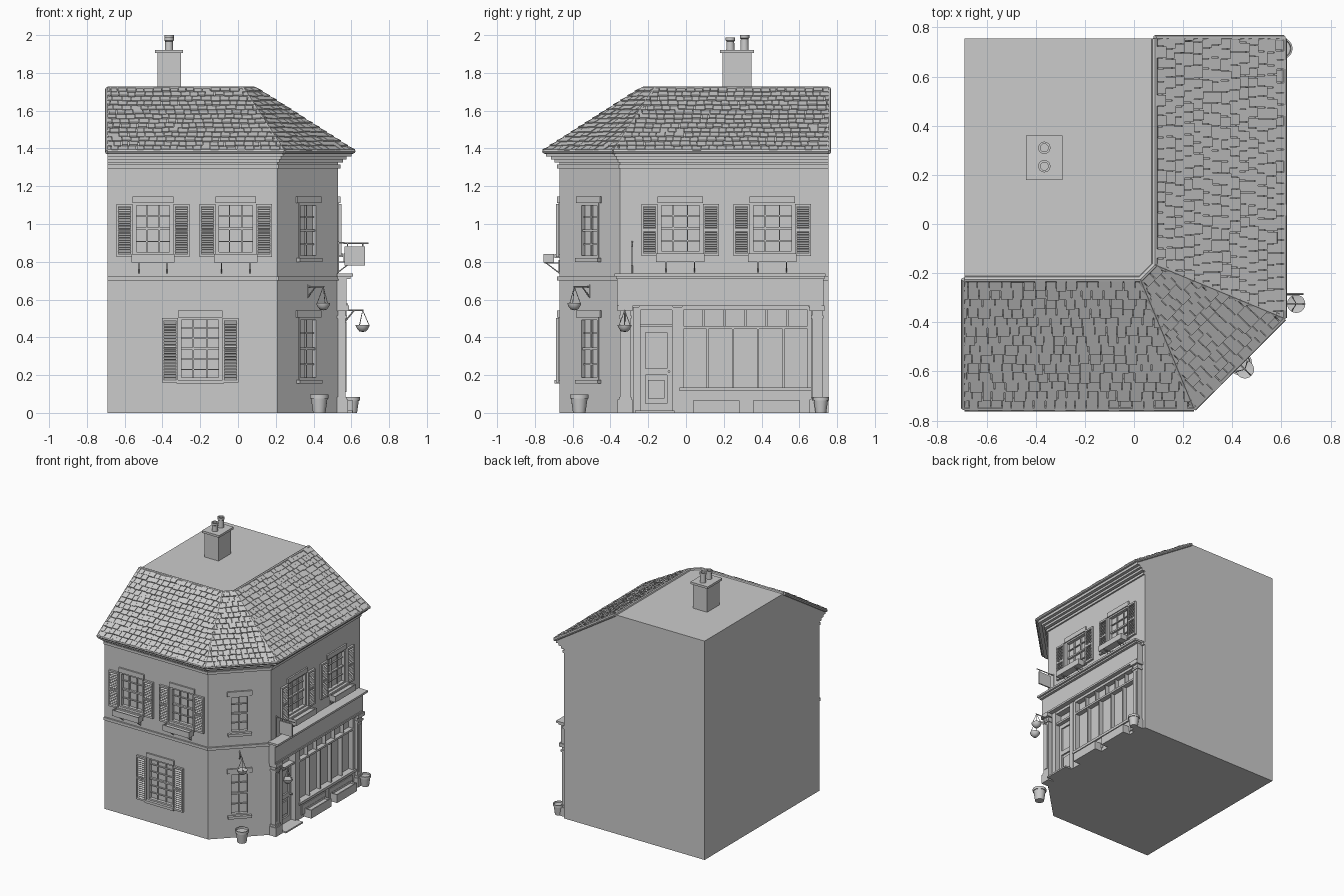
import bpy, bmesh, math, random
from mathutils import Matrix, Vector

if "Cube" in bpy.data.objects:
    bpy.data.objects.remove(bpy.data.objects["Cube"])
random.seed(4)
T = Matrix.Translation
# wall frames: local x along wall, -y outward, z up
FRONT = T((0, -.67, 0))
CORNER = T((.37, -.51, 0)) @ Matrix.Rotation(math.pi / 4, 4, 'Z')
RIGHT = T((.53, 0, 0)) @ Matrix.Rotation(math.pi / 2, 4, 'Z')
cuts = []


def finish(name, bm, smooth=False, fix=True):
    if fix:
        bmesh.ops.recalc_face_normals(bm, faces=bm.faces[:])
    me = bpy.data.meshes.new(name)
    bm.to_mesh(me)
    bm.free()
    ob = bpy.data.objects.new(name, me)
    bpy.context.collection.objects.link(ob)
    if smooth:
        for p in me.polygons:
            p.use_smooth = True
        me.set_sharp_from_angle(angle=.7)
    return ob


def add_box(bm, M, b):
    x0, x1, y0, y1, z0, z1 = b[:6]
    tilt = b[6] if len(b) > 6 else 0
    bmesh.ops.create_cube(bm, size=1, matrix=M @ T(((x0+x1)/2, (y0+y1)/2, (z0+z1)/2))
                          @ Matrix.Rotation(tilt, 4, 'X') @ Matrix.Diagonal((x1-x0, y1-y0, z1-z0, 1)))


def boxes(name, M, items):
    bm = bmesh.new()
    for b in items:
        add_box(bm, M, b)
    return finish(name, bm)


def rods(name, M, segs, r, n=8):
    bm = bmesh.new()
    for a, b in segs:
        a, b = M @ Vector(a), M @ Vector(b)
        d = b - a
        bmesh.ops.create_cone(bm, cap_ends=True, segments=n, radius1=r, radius2=r, depth=d.length,
                              matrix=T((a+b)/2) @ d.to_track_quat('Z', 'Y').to_matrix().to_4x4())
    return finish(name, bm, True)


def lathe(name, M, profile, n=20):
    bm = bmesh.new()
    vs = [bm.verts.new((r, 0, z)) for r, z in profile]
    es = [bm.edges.new(p) for p in zip(vs, vs[1:])]
    bmesh.ops.spin(bm, geom=vs + es, axis=(0, 0, 1), cent=(0, 0, 0), angle=2*math.pi, steps=n)
    bmesh.ops.remove_doubles(bm, verts=bm.verts[:], dist=1e-5)
    bm.transform(M)
    return finish(name, bm, True)


def plan(d):
    """Footprint moved outward by d on the three street sides."""
    return [(-.69, -.67-d), (.21+.414*d, -.67-d), (.53+d, -.35-.414*d), (.53+d, .755), (-.69, .755)]


def loft(name, low, high, z0, z1):
    bm = bmesh.new()
    a = [bm.verts.new((*p, z0)) for p in low]
    b = [bm.verts.new((*p, z1)) for p in high]
    bm.faces.new(a)
    bm.faces.new(b)
    for i in range(len(a)):
        j = (i+1) % len(a)
        bm.faces.new((a[i], a[j], b[j], b[i]))
    return finish(name, bm)


def band(name, d, z0, z1):
    ring = plan(d)[:4] + plan(-.005)[:4][::-1]
    return loft(name, ring, ring, z0, z1)


# walls, string course and stepped cornice
walls = loft("walls", plan(0), plan(0), 0, 1.38)
band("string_course", .012, .70, .722)
for i, (d, a, b) in enumerate([(.012, 1.295, 1.315), (.025, 1.325, 1.342), (.045, 1.342, 1.358), (.07, 1.358, 1.383)]):
    band(f"cornice_{i}", d, a, b)

# roof core
low, high, ZE, ZT = plan(.08), plan(-.445), 1.38, 1.715
loft("roof_core", low, high, ZE, ZT)


# roof tiles: overlapping tilted slabs trimmed to each slope
def tile_slope(name, A, B, C, D, rows=14):
    u = (B-A).normalized()
    n = u.cross(C-A).normalized()
    v = n.cross(u)
    M = Matrix((u, v, n)).transposed().to_4x4()
    M.translation = A
    L, H, cu, du = (B-A).length, (C-A).dot(v), (C-A).dot(u), (D-A).dot(u)
    h = H/rows
    bm = bmesh.new()
    for i in range(rows):
        x = -random.uniform(.01, .04)
        while x < L:
            w = random.uniform(.036, .054)
            y = i*h + random.uniform(-.004, .003)
            top = min(y + h*1.2, H)
            lift = random.uniform(.008, .013)
            add_box(bm, Matrix(), (x, x+w-.003, y, top, lift-.006, lift+.002, -.13))
            x += w
    for co, no in [((0, 0, 0), (-H, cu, 0)), ((L, 0, 0), (H, L-du, 0))]:
        bmesh.ops.bisect_plane(bm, geom=bm.verts[:]+bm.edges[:]+bm.faces[:], plane_co=co,
                               plane_no=Vector(no).normalized(), clear_outer=True)
    bm.transform(M)
    finish(name, bm, fix=False)


lo = [Vector((*p, ZE)) for p in low]
hi = [Vector((*p, ZT)) for p in high]
for i, nm in enumerate(["front_tiles", "corner_tiles", "right_tiles"]):
    tile_slope(nm, lo[i], lo[i+1], hi[i], hi[i+1])

# ridge and hip caps, gutter
I = Matrix()
rods("ridge_caps", I, [(hi[i], hi[i+1]) for i in range(3)] + [(lo[i], hi[i]) for i in range(4)], .013)
rods("gutter", I, [(lo[i]+Vector((0, 0, .005)), lo[i+1]+Vector((0, 0, .005))) for i in range(3)], .012)

# chimney
boxes("chimney_stack", I, [(-.427, -.303, .192, .348, 1.7, 1.905), (-.44, -.29, .18, .36, 1.905, 1.922)])
for k, (y, h) in enumerate([(.235, .065), (.31, .078)]):
    lathe(f"chimney_pot_{k}", T((-.365, y, 1.922)),
          [(0, 0), (.022, 0), (.02, h-.02), (.025, h-.016), (.025, h), (.016, h), (.016, h-.04), (0, h-.04)])


# sash window with optional louvred shutters and flower box
def window(name, M, cx, z0, z1, w, cols, rows, shutters=True, planter=False):
    a, b = cx-w/2, cx+w/2
    cuts.append((M, (a, b, -.05, .03, z0, z1)))
    t = .012
    zm = (z0+z1)/2
    f = [(a, a+t, -.004, .03, z0, z1), (b-t, b, -.004, .03, z0, z1), (a, b, -.004, .03, z0, z0+t),
         (a, b, -.004, .03, z1-t, z1), (a, b, .006, .03, zm-.006, zm+.006), (a, b, .022, .034, z0, z1)]
    f += [(a+w*i/cols-.003, a+w*i/cols+.003, .011, .03, z0, z1) for i in range(1, cols)]
    f += [(a, b, .011, .03, z0+(z1-z0)*i/rows-.003, z0+(z1-z0)*i/rows+.003) for i in range(1, rows)]
    boxes(name + "_sash", M, f)
    e = .008 if shutters else .02
    boxes(name + "_lintel_and_sill", M, [(a-e, b+e, -.012, .005, z1, z1+.036),
                                         (a-.015, b+.015, -.025, .005, z0-.02, z0)])
    if shutters:
        s = []
        for x in (a-.092, b+.008):
            x1, p, q = x+.084, z0-.015, z1-.003
            s += [(x, x+.01, -.018, -.002, p, q), (x1-.01, x1, -.018, -.002, p, q)]
            s += [(x, x1, -.018, -.002, z-.007, z+.007) for z in (p+.007, (p+q)/2, q-.007)]
            s += [(x+.008, x1-.008, -.019, -.004, z-.002, z+.002, .6)
                  for z in (p+.018+(q-p-.03)*i/20 for i in range(20))]
        boxes(name + "_shutters", M, s)
    if planter:
        p, q = a-.015, b+.015
        boxes(name + "_flower_box", M, [(p, q, -.085, -.078, z0-.045, z0), (p, q, -.035, -.028, z0-.045, z0),
              (p, p+.007, -.085, -.028, z0-.045, z0), (q-.007, q, -.085, -.028, z0-.045, z0),
              (p, q, -.085, -.028, z0-.045, z0-.012)])
        rods(name + "_box_brackets", M, [s for x in (cx-.075, cx+.075) for s in
             [((x, -.08, z0-.047), (x, 0, z0-.047)), ((x, -.07, z0-.047), (x, 0, z0-.1)),
              ((x, -.002, z0-.1), (x, -.002, z0-.03))]], .003, 6)


window("front_upper_left", FRONT, -.45, .84, 1.11, .2, 3, 4, planter=True)
window("front_upper_right", FRONT, -.012, .84, 1.11, .2, 3, 4, planter=True)
window("front_lower", FRONT, -.2, .175, .505, .22, 3, 6)
window("corner_upper", CORNER, 0, .82, 1.11, .14, 2, 4, False)
window("corner_lower", CORNER, 0, .175, .505, .14, 2, 4, False)
window("right_upper_left", RIGHT, -.03, .845, 1.11, .225, 3, 4, planter=True)
window("right_upper_right", RIGHT, .457, .845, 1.11, .225, 3, 4, planter=True)

# shopfront: fascia, cornice, pilasters
boxes("shop_fascia", RIGHT, [(-.365, .728, -.045, .005, .565, .71), (-.355, .718, -.052, 0, .565, .58),
                             (-.37, .732, -.065, .005, .71, .722), (-.378, .738, -.08, .005, .722, .737)])
pil = []
for a, b in ((-.35, -.295), (.667, .722)):
    pil += [(a, b, -.04, .005, 0, .565), (a-.012, b+.012, -.052, .005, 0, .07), (a-.006, b+.006, -.046, .005, .07, .085),
            (a-.006, b+.006, -.047, .005, .5, .515), (a-.012, b+.012, -.058, .005, .54, .568),
            (a+.012, b-.012, -.045, .005, .11, .48)]
boxes("shop_pilasters", RIGHT, pil)

# shop door with transom light
cuts.append((RIGHT, (-.255, -.065, -.05, .05, .012, .555)))
boxes("door_frame", RIGHT, [(-.28, -.24, -.022, .05, 0, .56), (-.075, -.035, -.022, .05, 0, .56),
                            (-.25, -.07, -.012, .05, .455, .47), (-.25, -.07, -.015, .05, .545, .565)])
boxes("door", RIGHT, [(-.245, -.07, .03, .055, .012, .455), (-.245, -.215, .018, .04, .012, .455),
                      (-.1, -.07, .018, .04, .012, .455), (-.24, -.075, .018, .04, .012, .05),
                      (-.24, -.075, .018, .04, .2, .235), (-.24, -.075, .018, .04, .425, .455),
                      (-.2, -.115, .022, .04, .075, .175), (-.245, -.07, .035, .055, .455, .55)])
rods("door_handle", RIGHT, [((-.09, -.002, .22), (-.09, .02, .22))], .007)
boxes("door_step", RIGHT, [(-.27, -.06, -.075, .03, 0, .012)])

# shop window
a, b = -.02, .65
cuts.append((RIGHT, (a, b, -.05, .03, .13, .555)))
sw = [(a, b, .02, .034, .12, .56), (a-.015, b+.015, -.03, .03, .115, .135), (a, b, -.018, .03, .445, .46),
      (a, b, -.02, .03, .545, .565), (a-.015, a+.008, -.018, .03, .12, .56), (b-.008, b+.015, -.018, .03, .12, .56)]
sw += [(a+(b-a)*i/6-.005, a+(b-a)*i/6+.005, -.01, .03, .455, .55) for i in range(1, 6)]
sw += [(a+(b-a)*i/5-.005, a+(b-a)*i/5+.005, -.012, .03, .13, .45) for i in range(1, 5)]
boxes("shop_window", RIGHT, sw)
boxes("stall_riser", RIGHT, [(a-.015, b+.015, -.018, .005, 0, .115), (a+.02, .3, -.024, 0, .025, .1),
                             (.335, b-.02, -.024, 0, .025, .1)])
for k, x in enumerate((.04, .36)):
    boxes(f"pavement_planter_{k}", RIGHT, [(x, x+.24, -.075, -.02, 0, .05), (x-.004, x+.244, -.08, -.072, 0, .065),
          (x-.004, x+.244, -.026, -.018, 0, .065), (x-.004, x+.004, -.08, -.018, 0, .065),
          (x+.236, x+.244, -.08, -.018, 0, .065)])


# hanging baskets on iron brackets
def basket(name, M, x, wall, out, arm, base):
    rods(name + "_bracket", M, [((x, wall, arm), (x, out-.005, arm)), ((x, wall, arm-.06), (x, wall, arm+.012)),
                                ((x, wall, arm-.055), (x, (wall+out)/2, arm))], .004, 6)
    lathe(name, M @ T((x, out, base)), [(0, 0), (.018, .004), (.03, .018), (.037, .034), (.037, .038), (.031, .038), (0, .028)])
    rods(name + "_chains", M, [((x+.034*math.cos(t), out+.034*math.sin(t), base+.036), (x, out, arm))
                               for t in (.5, 2.6, 4.7)], .002, 5)


basket("corner_basket", CORNER, 0, 0, -.115, .668, .543)
basket("shop_basket", RIGHT, -.325, -.04, -.13, .543, .428)

# blank hanging sign board
rods("sign_bracket", RIGHT, [((-.285, 0, .9), (-.285, -.16, .897)), ((-.285, 0, .74), (-.285, 0, .91)),
                             ((-.285, -.05, .9), (-.285, -.05, .875)), ((-.285, -.13, .9), (-.285, -.13, .875))], .004, 6)
boxes("sign_board", RIGHT, [(-.29, -.28, -.142, -.035, .78, .88)])

# flower pots
pot = [(0, 0), (.66, 0), (.88, 1.55), (1, 1.55), (1, 1.95), (.85, 1.95), (.8, 1.7), (0, 1.7)]
for k, (x, y, s) in enumerate([(.43, -.565, .05), (.602, .714, .043)]):
    lathe(f"flower_pot_{k}", T((x, y, 0)), [(r*s, z*s) for r, z in pot])

# recess the openings in the walls
bm = bmesh.new()
for M, c in cuts:
    add_box(bm, M, c)
cutter = finish("opening_cutter", bm)
cutter.hide_render = True
cutter.display_type = 'WIRE'
mod = walls.modifiers.new("openings", 'BOOLEAN')
mod.operation, mod.solver, mod.object = 'DIFFERENCE', 'EXACT', cutter
